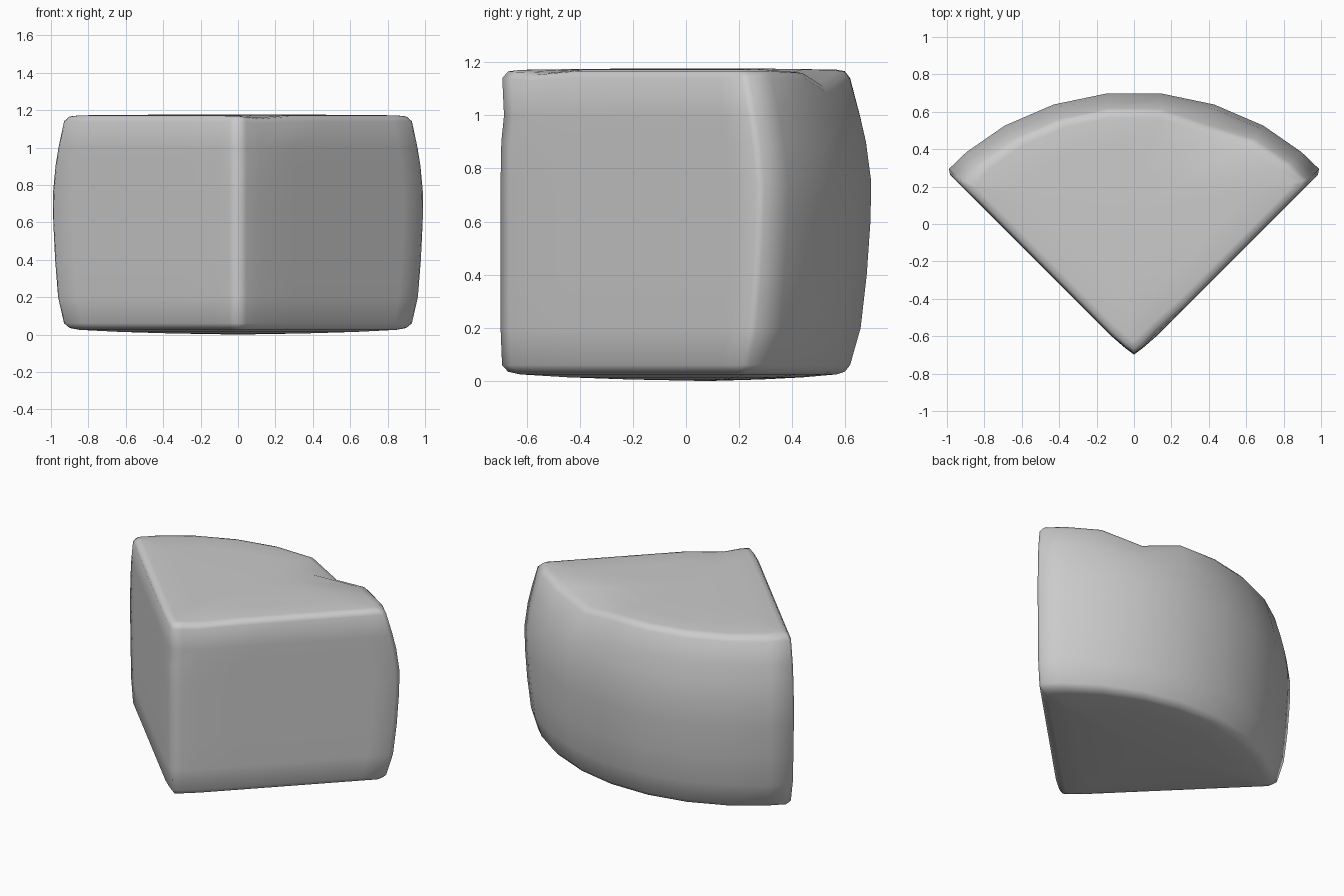
import bpy, bmesh
from math import sin, cos, radians, exp
from mathutils import Vector

if "Cube" in bpy.data.objects:
    bpy.data.objects.remove(bpy.data.objects["Cube"])

APEX_Y = -0.72


def outline(radius, inset):
    """Quarter-wedge outline with softened corners, counter-clockwise."""
    s = 2 ** 0.5 * inset
    r = radius - s
    side = [(0.045, 0.055), (0.12, 0.12)]
    side += [(t * r * 0.7071, t * r * 0.7071) for t in (0.3, 0.5, 0.7, 0.88)]
    side += [(sin(radians(45)) * (r - 0.035), cos(radians(45)) * (r - 0.035))]
    arc = [(sin(radians(a)) * (r - c), cos(radians(a)) * (r - c))
           for a, c in ((44.3, 0.008), (39, 0.003), (29, 0), (17.5, 0), (6, 0))]
    half = side + arc
    pts = [(0, 0.022)] + half + [(-x, y) for x, y in reversed(half)]
    return [(x, y + APEX_Y + s) for x, y in pts]


def scaled(pts, k):
    return [(x * k, 0.08 + (y - 0.08) * k) for x, y in pts]


# Stacked rings: bottom cap, bulging wall, top cap
rim = outline(1.325, 0.02)
rings = [(0.006, scaled(rim, 0.4)), (0.014, scaled(rim, 0.7)), (0.025, scaled(rim, 0.94)), (0.035, rim)]
for z, r in ((0.06, 1.345), (0.2, 1.385), (0.4, 1.408), (0.6, 1.422), (0.75, 1.425),
             (0.9, 1.405), (1.0, 1.382), (1.14, 1.345)):
    rings.append((z, outline(r, 0.004 if z in (0.06, 1.14) else 0)))
rings += [(1.166, rim), (1.172, scaled(rim, 0.94)), (1.174, scaled(rim, 0.7)), (1.176, scaled(rim, 0.4))]

bm = bmesh.new()
loops = [[bm.verts.new((x, y, z)) for x, y in pts] for z, pts in rings]
n = len(loops[0])
for a, b in zip(loops, loops[1:]):
    for i in range(n):
        j = (i + 1) % n
        bm.faces.new((a[i], a[j], b[j], b[i]))
low = bm.verts.new((0, 0.08, 0))
high = bm.verts.new((0, 0.08, 1.177))
for i in range(n):
    j = (i + 1) % n
    bm.faces.new((low, loops[0][j], loops[0][i]))
    bm.faces.new((high, loops[-1][i], loops[-1][j]))

# Worn dents: chipped back rim and nicked front edge
dents = [((0.42, 0.56, 1.17), 0.2, (-0.02, -0.03, -0.06)),
         ((0.03, -0.69, 1.0), 0.1, (0, 0.015, 0)),
         ((0.1, -0.56, 1.17), 0.09, (-0.01, 0.01, -0.015))]
for v in bm.verts:
    for centre, size, push in dents:
        d = (v.co - Vector(centre)).length / size
        v.co += Vector(push) * exp(-d * d * 1.5)

bmesh.ops.recalc_face_normals(bm, faces=bm.faces)
mesh = bpy.data.meshes.new("wedge_stone")
bm.to_mesh(mesh)
bm.free()
mesh.shade_smooth()
block = bpy.data.objects.new("wedge_stone", mesh)
bpy.context.collection.objects.link(block)
